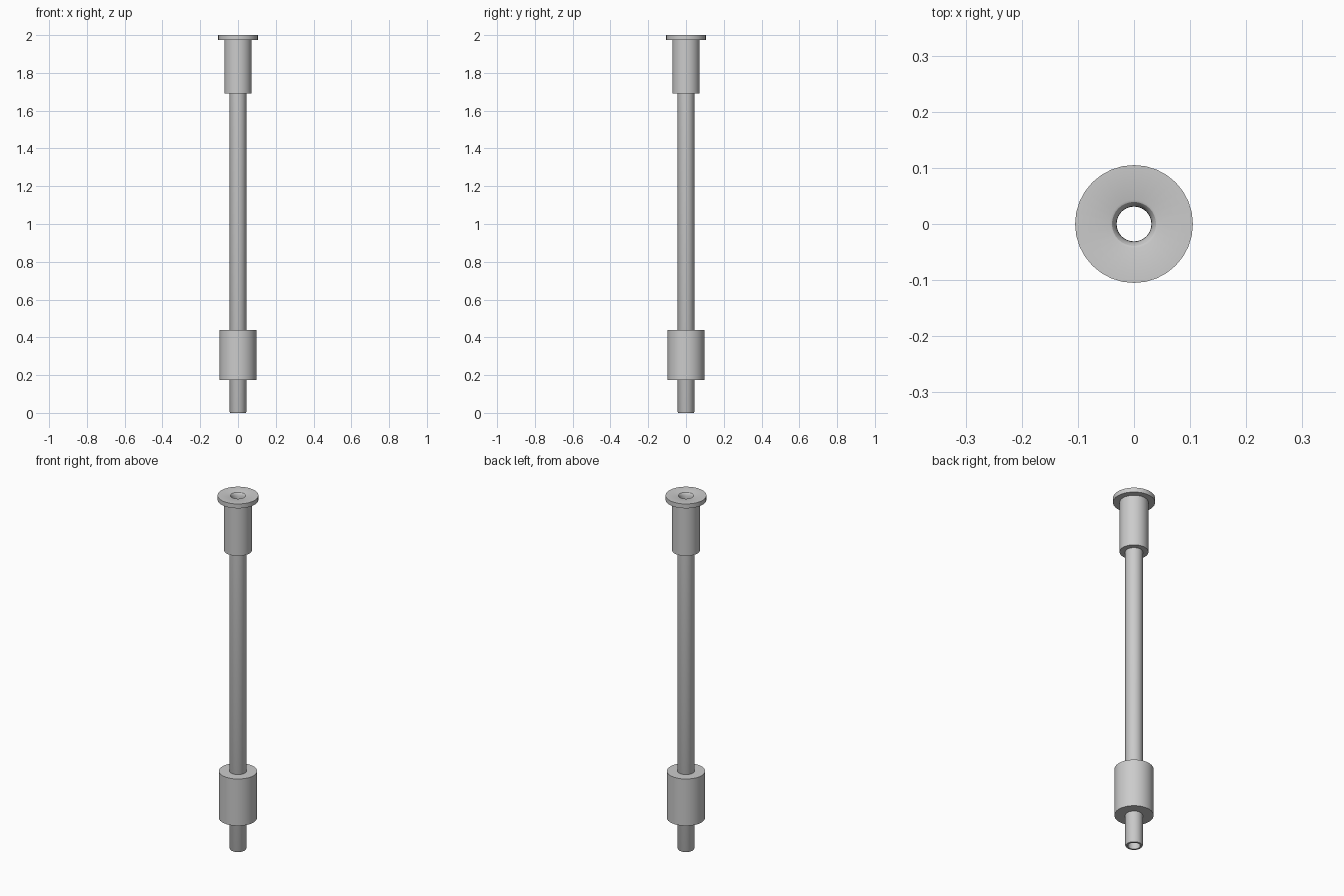
import bpy, bmesh, math

SIDES = 32

cube = bpy.data.objects.get("Cube")
if cube:
    bpy.data.objects.remove(cube, do_unlink=True)

grey = bpy.data.materials.new("light_grey")
grey.use_nodes = True
colour = (0.6, 0.6, 0.6, 1)
grey.diffuse_color = colour
grey.node_tree.nodes["Principled BSDF"].inputs["Base Color"].default_value = colour


def lathe(name, profile, closed=False):
    """Turn a (radius, height) profile around z; outer wall runs upward."""
    bm = bmesh.new()
    rings = []
    for i in range(SIDES):
        a = 2 * math.pi * i / SIDES
        rings.append([bm.verts.new((r * math.cos(a), r * math.sin(a), z)) for r, z in profile])
    count = len(profile)
    for i in range(SIDES):
        a, b = rings[i], rings[(i + 1) % SIDES]
        for j in range(count if closed else count - 1):
            k = (j + 1) % count
            bm.faces.new((a[j], b[j], b[k], a[k]))
    mesh = bpy.data.meshes.new(name)
    bm.to_mesh(mesh)
    bm.free()
    mesh.materials.append(grey)
    obj = bpy.data.objects.new(name, mesh)
    bpy.context.collection.objects.link(obj)
    bpy.ops.object.select_all(action="DESELECT")
    obj.select_set(True)
    bpy.context.view_layer.objects.active = obj
    bpy.ops.object.shade_smooth_by_angle(angle=math.radians(30))
    return obj


TUBE, BORE = 0.044, 0.031
COLLAR, FLANGE = 0.072, 0.105

# Long hollow tube with a slightly eased bottom edge
lathe("tube", [(BORE, 0), (TUBE - 0.003, 0), (TUBE, 0.006), (TUBE, 1.97), (BORE, 1.97)], closed=True)

# Wide sleeve near the bottom
lathe("lower_sleeve", [(TUBE, 0.175), (0.098, 0.175), (0.098, 0.44), (TUBE, 0.44)])

# Narrower sleeve under the flange
lathe("upper_sleeve", [(TUBE, 1.69), (COLLAR, 1.69), (COLLAR, 1.975)])

# Flange whose rounded lip runs down into the bore
lip = [(BORE + 0.012 * (1 - math.sin(t)), 1.97 + 0.03 * math.cos(t))
       for t in (math.pi / 2 * i / 5 for i in range(6))]
lathe("top_flange", [(COLLAR, 1.975), (FLANGE, 1.975), (FLANGE, 2.0)] + lip)
